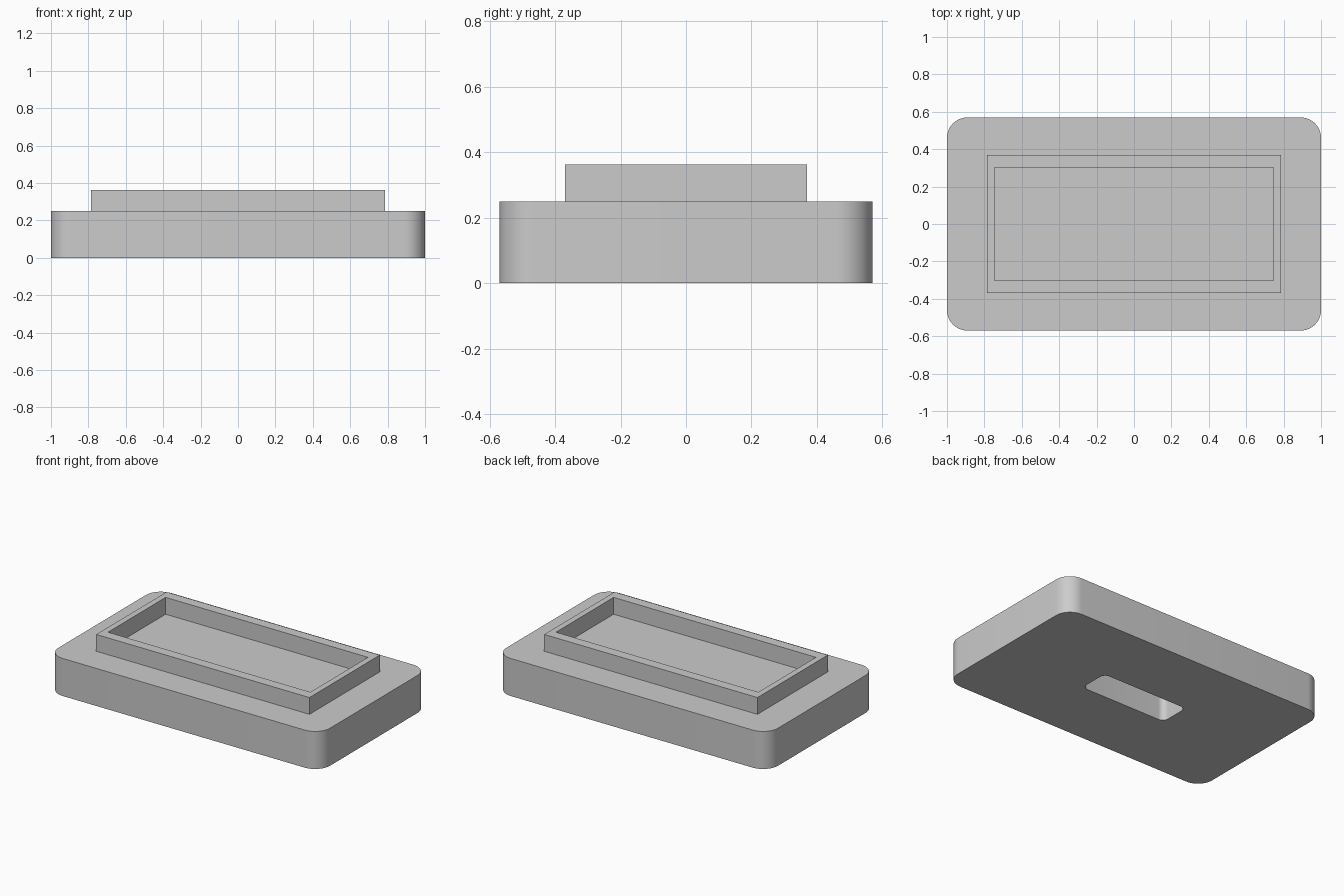
import bpy
import bmesh
import math

cube = bpy.data.objects.get("Cube")
if cube:
    bpy.data.objects.remove(cube, do_unlink=True)

grey = bpy.data.materials.new("plain grey")
grey.use_nodes = True
colour = (0.6, 0.6, 0.6, 1)
grey.diffuse_color = colour
grey.node_tree.nodes["Principled BSDF"].inputs["Base Color"].default_value = colour


def rounded_rect(half_x, half_y, radius, steps=12):
    """Counter-clockwise outline; a zero radius gives four sharp corners."""
    if radius == 0:
        return [(half_x, half_y), (-half_x, half_y), (-half_x, -half_y), (half_x, -half_y)]
    points = []
    for i, (sx, sy) in enumerate([(1, 1), (-1, 1), (-1, -1), (1, -1)]):
        for k in range(steps + 1):
            a = math.radians(90 * (i + k / steps))
            points.append((sx * (half_x - radius) + radius * math.cos(a),
                           sy * (half_y - radius) + radius * math.sin(a)))
    return points


def finish(name, bm):
    bmesh.ops.recalc_face_normals(bm, faces=bm.faces)
    mesh = bpy.data.meshes.new(name)
    bm.to_mesh(mesh)
    bm.free()
    mesh.materials.append(grey)
    obj = bpy.data.objects.new(name, mesh)
    bpy.context.collection.objects.link(obj)
    return obj


def prism(name, outline, z0, z1):
    bm = bmesh.new()
    face = bm.faces.new([bm.verts.new((x, y, z0)) for x, y in outline])
    side = bmesh.ops.extrude_face_region(bm, geom=[face], use_keep_orig=True)
    top = [v for v in side["geom"] if isinstance(v, bmesh.types.BMVert)]
    bmesh.ops.translate(bm, verts=top, vec=(0, 0, z1 - z0))
    return finish(name, bm)


def frame(name, outer, inner, z0, z1):
    bm = bmesh.new()
    rings = [[bm.verts.new((x, y, z)) for x, y in outline]
             for outline, z in ((outer, z0), (outer, z1), (inner, z1), (inner, z0))]
    n = len(outer)
    for r in range(4):
        a, b = rings[r], rings[(r + 1) % 4]
        for i in range(n):
            j = (i + 1) % n
            bm.faces.new((a[i], a[j], b[j], b[i]))
    return finish(name, bm)


BASE_TOP = 0.25

# Base block with rounded corners
base = prism("base_block", rounded_rect(1.0, 0.57, 0.11), 0, BASE_TOP)

# Blind slot in the underside
cutter = prism("slot_cutter", rounded_rect(0.32, 0.103, 0.04), -0.1, 0.2)
cutter.hide_render = True
cut = base.modifiers.new("slot", 'BOOLEAN')
cut.operation = 'DIFFERENCE'
cut.solver = 'EXACT'
cut.object = cutter
bpy.ops.object.select_all(action='DESELECT')
base.select_set(True)
bpy.context.view_layer.objects.active = base
bpy.ops.object.modifier_apply(modifier=cut.name)
bpy.data.objects.remove(cutter, do_unlink=True)
bpy.ops.object.shade_smooth_by_angle(angle=math.radians(30))

# Raised rectangular rim around the shallow tray
frame("tray_rim", rounded_rect(0.785, 0.37, 0), rounded_rect(0.745, 0.303, 0),
      BASE_TOP, 0.362)
